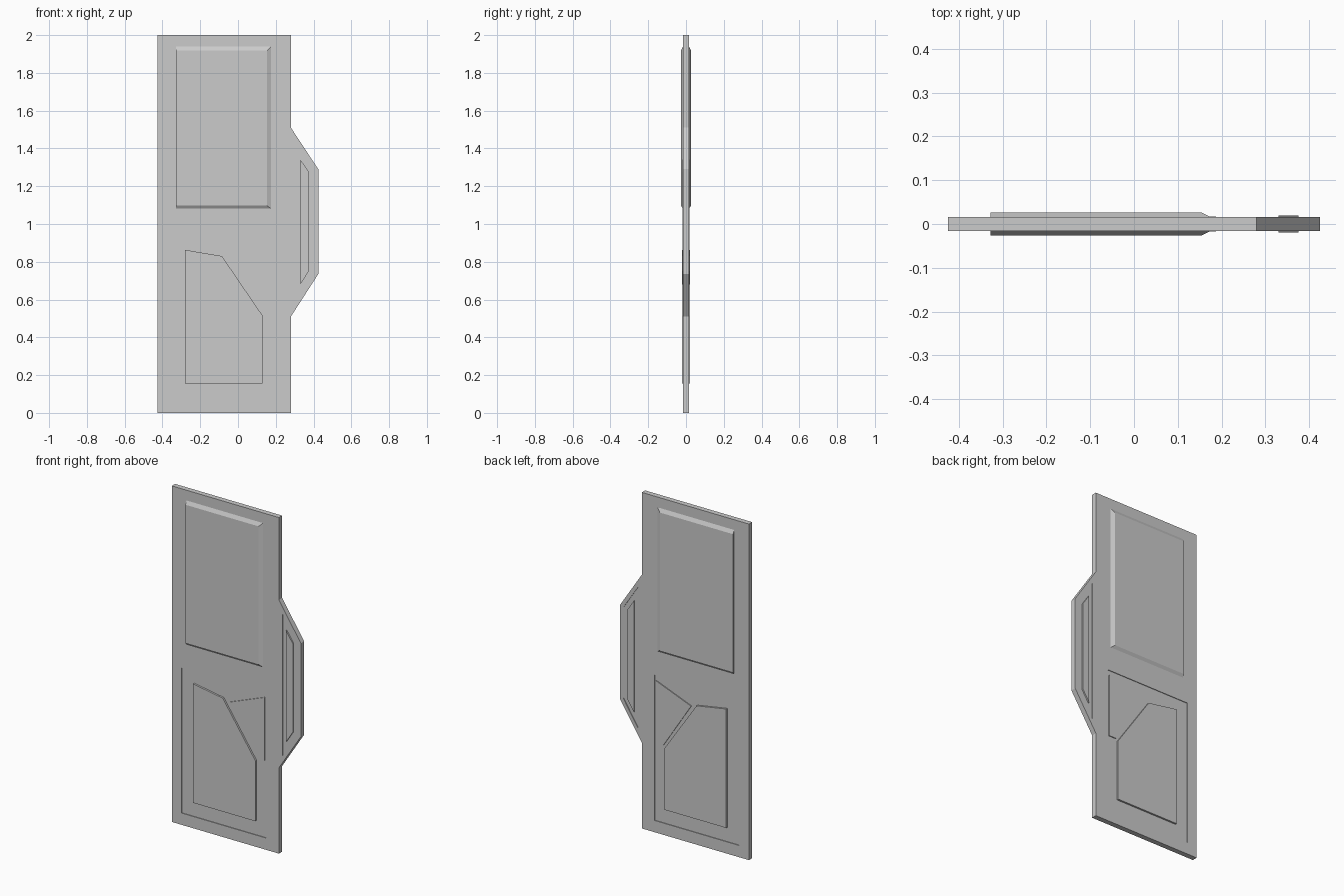
import bpy, bmesh

if "Cube" in bpy.data.objects:
    bpy.data.objects.remove(bpy.data.objects["Cube"])

HALF = 0.0155      # half thickness of the door slab
RECESS = 0.004     # depth of the shallow recesses


def loft(name, base, y0, y1, top=None):
    """Solid between an (x, z) outline at y0 and one at y1."""
    top = top or base
    bm = bmesh.new()
    a = [bm.verts.new((x, y0, z)) for x, z in base]
    b = [bm.verts.new((x, y1, z)) for x, z in top]
    bm.faces.new(a)
    bm.faces.new(b)
    n = len(a)
    for i in range(n):
        j = (i + 1) % n
        bm.faces.new((a[i], a[j], b[j], b[i]))
    bmesh.ops.recalc_face_normals(bm, faces=bm.faces)
    mesh = bpy.data.meshes.new(name)
    bm.to_mesh(mesh)
    bm.free()
    ob = bpy.data.objects.new(name, mesh)
    bpy.context.collection.objects.link(ob)
    return ob


def rect(x0, x1, z0, z1):
    return [(x0, z0), (x1, z0), (x1, z1), (x0, z1)]


# Door slab with the angular bulge on the latch side
slab = loft("door_slab", [(-0.425, 0), (0.28, 0), (0.28, 0.51), (0.425, 0.735),
                          (0.425, 1.29), (0.28, 1.51), (0.28, 2), (-0.425, 2)],
            -HALF, HALF)

# Shallow recesses on both faces: lower field and latch bulge
lower_field = rect(-0.36, 0.195, 0.07, 0.935)
bulge_field = [(0.305, 0.59), (0.402, 0.742), (0.402, 1.283), (0.305, 1.43)]
cutters = []
for s in (-1, 1):
    for label, pts in (("lower", lower_field), ("bulge", bulge_field)):
        c = loft(label + "_recess_cutter", pts, s * (HALF - RECESS), s * 0.1)
        c.hide_render = True
        m = slab.modifiers.new(label + "_recess", 'BOOLEAN')
        m.operation = 'DIFFERENCE'
        m.solver = 'EXACT'
        m.object = c
        cutters.append(c)
bpy.context.view_layer.objects.active = slab
slab.select_set(True)
for m in list(slab.modifiers):
    bpy.ops.object.modifier_apply(modifier=m.name)
for c in cutters:
    bpy.data.objects.remove(c)

# Raised parts repeated on the front and back faces
upper_base = rect(-0.328, 0.177, 1.08, 1.94)
upper_top = rect(-0.328, 0.154, 1.097, 1.918)
lower_panel = [(-0.28, 0.155), (0.13, 0.155), (0.13, 0.515), (-0.085, 0.83), (-0.28, 0.863)]
corner_panel = [(0.14, 0.53), (0.187, 0.53), (0.187, 0.905), (-0.045, 0.815)]
handle = [(0.33, 0.68), (0.375, 0.75), (0.375, 1.275), (0.33, 1.342)]
for side, s in (("front", -1), ("back", 1)):
    root = s * (HALF - RECESS - 0.002)
    loft(side + "_upper_panel", upper_base, s * (HALF - 0.0005), s * 0.0265, upper_top)
    loft(side + "_lower_panel", lower_panel, root, s * 0.0222)
    loft(side + "_corner_panel", corner_panel, root, s * 0.0168)
    loft(side + "_handle_plate", handle, root, s * 0.0195)
